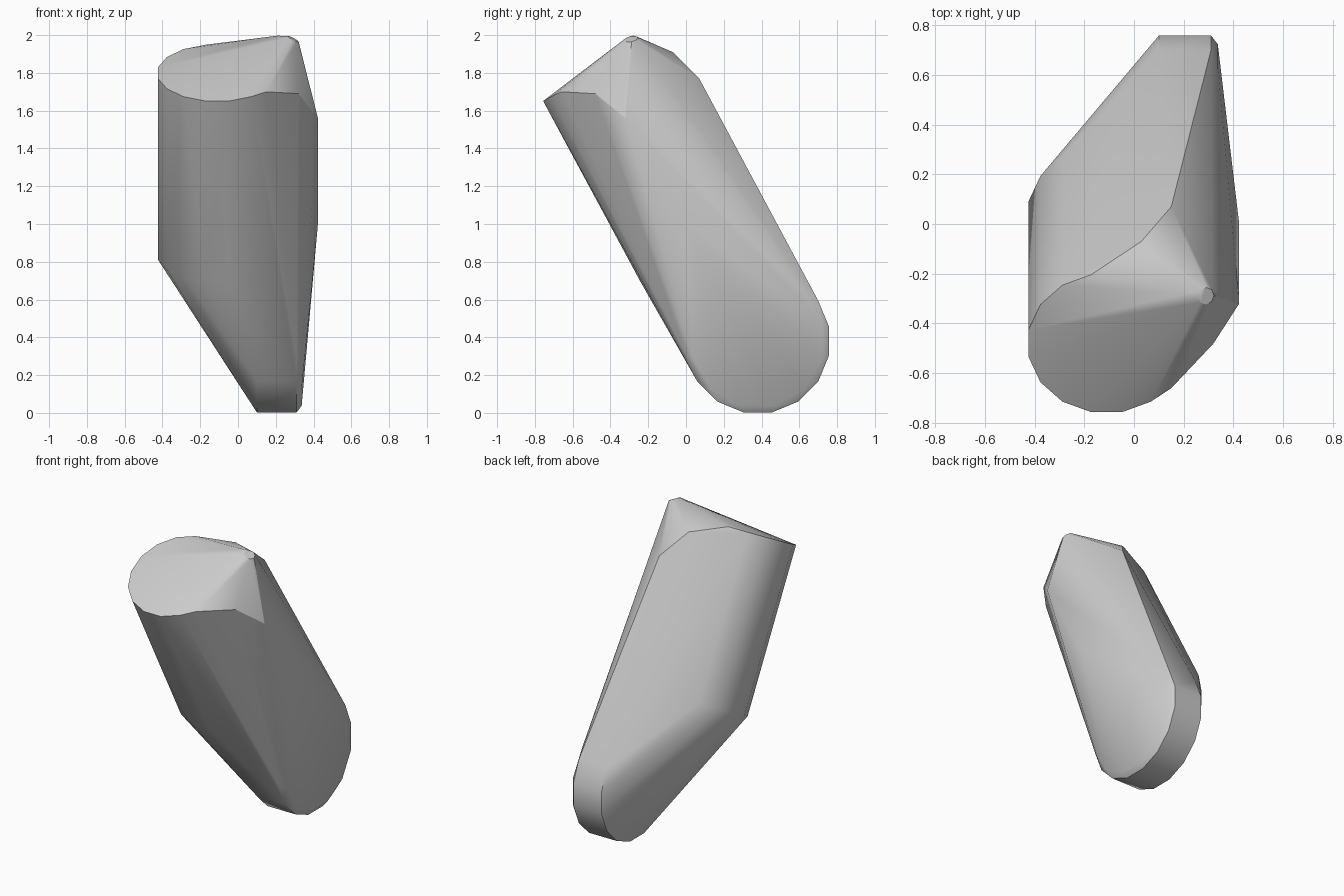
import bpy
import bmesh
import math
from mathutils import Vector

default_cube = bpy.data.objects.get("Cube")
if default_cube:
    bpy.data.objects.remove(default_cube, do_unlink=True)


def ring(center, normal, radius, sides, turn=0.0):
    """Points of a regular polygon lying across the given normal."""
    rotation = Vector(normal).to_track_quat("Z", "Y")
    points = []
    for i in range(sides):
        angle = math.tau * (i + turn) / sides
        flat = Vector((math.cos(angle), math.sin(angle), 0)) * radius
        points.append(Vector(center) + rotation @ flat)
    return points


def make_material(name, color):
    material = bpy.data.materials.new(name)
    material.use_nodes = True
    material.diffuse_color = color
    shader = material.node_tree.nodes["Principled BSDF"]
    shader.inputs["Base Color"].default_value = color
    return material


def make_hull(name, points, material):
    """Wrap a tight convex shell around the points."""
    bm = bmesh.new()
    for point in points:
        bm.verts.new(point)
    result = bmesh.ops.convex_hull(bm, input=bm.verts[:])
    unused = set(result["geom_interior"]) | set(result["geom_unused"])
    loose = [v for v in bm.verts if v in unused or not v.link_faces]
    bmesh.ops.delete(bm, geom=loose, context="VERTS")
    bmesh.ops.recalc_face_normals(bm, faces=bm.faces[:])
    mesh = bpy.data.meshes.new(name)
    bm.to_mesh(mesh)
    bm.free()
    mesh.materials.append(material)
    shell = bpy.data.objects.new(name, mesh)
    bpy.context.collection.objects.link(shell)
    return shell


# Slanted barrel: one round rim at the top, one at the lower end
axis = Vector((0, -0.474, 0.88))
top_center = Vector((-0.11, -0.48, 1.8))
bottom_center = top_center - axis * 1.09
points = ring(top_center, axis, 0.32, 16, 0.5)
points += ring(bottom_center, axis, 0.32, 16, 0.5)

# Upright wheel-shaped foot with a bevelled outer side
side = Vector((1, 0, 0))
for x, radius, sides in ((0.1, 0.385, 16), (0.31, 0.385, 16), (0.337, 0.355, 12)):
    points += ring((x, 0.38, 0.38), side, radius, sides, 0.5)

# Small blunt tip at the top
points += ring((0.29, -0.29, 1.98), (0.5, -0.2, 1), 0.035, 8, 0.5)
points.append(Vector((0.21, -0.28, 1.997)))

# Shoulder corners beside and behind the tip
points += [Vector(corner) for corner in (
    (0.15, -0.66, 1.7),
    (0.32, -0.48, 1.69),
    (0.423, -0.32, 1.56),
    (0.423, 0, 1.0),
    (0.03, -0.07, 1.91),
    (0.15, 0.07, 1.77),
)]

grey = make_material("plain_grey", (0.6, 0.6, 0.6, 1))
shell = make_hull("tapered_shell", points, grey)

# Smooth shading that keeps the rims crisp
bpy.ops.object.select_all(action="DESELECT")
shell.select_set(True)
bpy.context.view_layer.objects.active = shell
bpy.ops.object.shade_smooth_by_angle(angle=math.radians(30))
